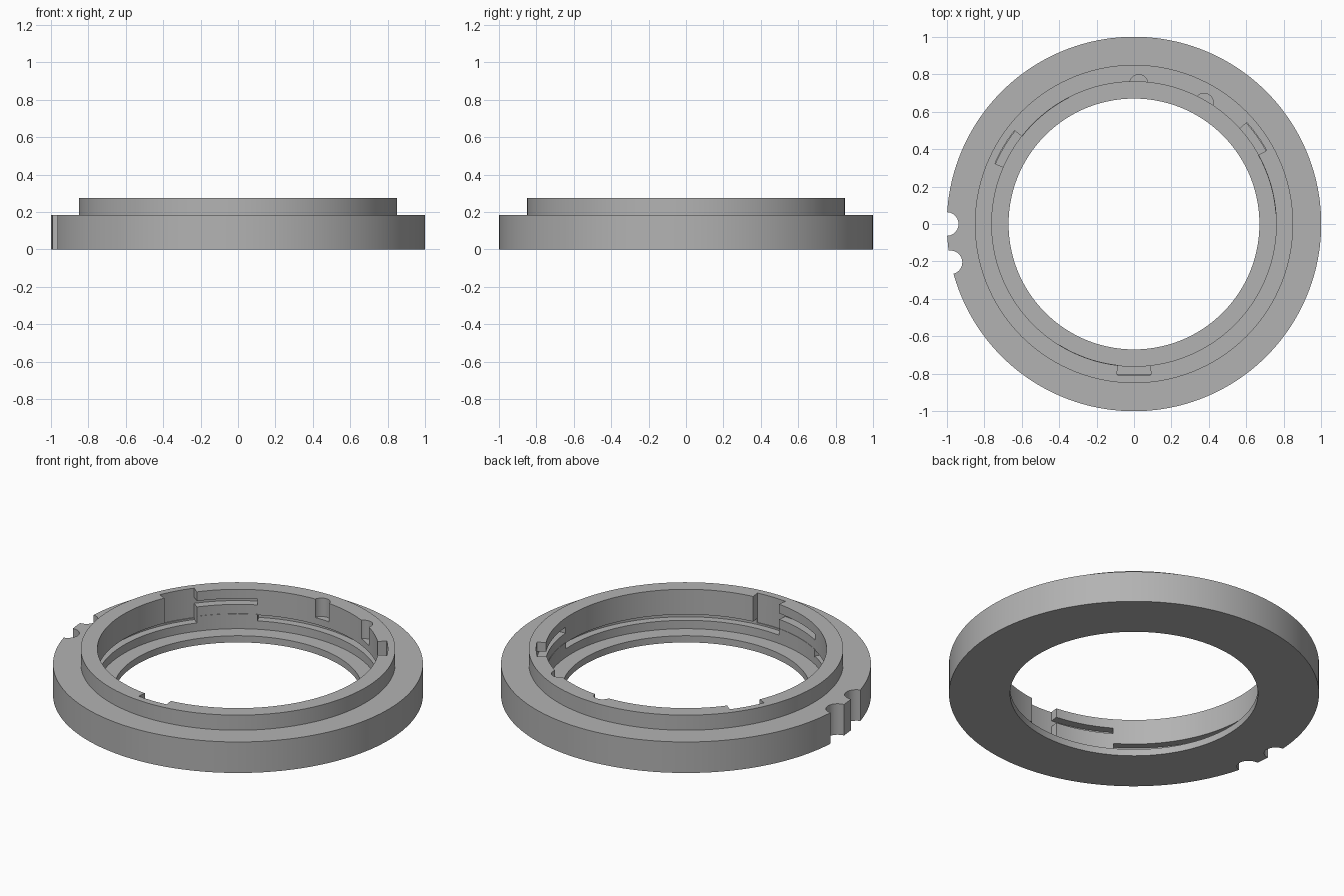
import bpy
import bmesh
from math import cos, sin, radians, pi

cube = bpy.data.objects.get("Cube")
if cube:
    bpy.data.objects.remove(cube, do_unlink=True)

grey = bpy.data.materials.new("matte grey")
grey.use_nodes = True
colour = (0.45, 0.45, 0.45, 1)
grey.diffuse_color = colour
grey.node_tree.nodes["Principled BSDF"].inputs["Base Color"].default_value = colour


def finish(name, bm):
    bmesh.ops.recalc_face_normals(bm, faces=bm.faces)
    mesh = bpy.data.meshes.new(name)
    bm.to_mesh(mesh)
    bm.free()
    mesh.materials.append(grey)
    obj = bpy.data.objects.new(name, mesh)
    bpy.context.collection.objects.link(obj)
    return obj


def lathe(name, profile, steps=160):
    """Closed (radius, z) profile turned a full circle."""
    bm = bmesh.new()
    rings = []
    for i in range(steps):
        a = 2 * pi * i / steps
        rings.append([bm.verts.new((r * cos(a), r * sin(a), z)) for r, z in profile])
    n = len(profile)
    for i in range(steps):
        a, b = rings[i], rings[(i + 1) % steps]
        for j in range(n):
            k = (j + 1) % n
            bm.faces.new((a[j], b[j], b[k], a[k]))
    return finish(name, bm)


def sector(name, r0, r1, z0, z1, start, end, steps=12):
    """Curved block between two radii, two heights and two angles."""
    bm = bmesh.new()
    rings = []
    for i in range(steps + 1):
        a = radians(start + (end - start) * i / steps)
        rings.append([bm.verts.new((r * cos(a), r * sin(a), z))
                      for r, z in ((r0, z0), (r1, z0), (r1, z1), (r0, z1))])
    for a, b in zip(rings, rings[1:]):
        for j in range(4):
            k = (j + 1) % 4
            bm.faces.new((a[j], b[j], b[k], a[k]))
    bm.faces.new(rings[0])
    bm.faces.new(rings[-1])
    return finish(name, bm)


def round_cutter(x, y, radius, z0, z1):
    bm = bmesh.new()
    bmesh.ops.create_cone(bm, cap_ends=True, segments=40, radius1=radius,
                          radius2=radius, depth=z1 - z0)
    bmesh.ops.translate(bm, verts=bm.verts, vec=(x, y, (z0 + z1) / 2))
    return finish("round_cutter", bm)


def cut(body, cutter):
    mod = body.modifiers.new("cut", "BOOLEAN")
    mod.operation = "DIFFERENCE"
    mod.solver = "EXACT"
    mod.object = cutter
    bpy.context.view_layer.objects.active = body
    bpy.ops.object.modifier_apply(modifier=mod.name)
    bpy.data.objects.remove(cutter, do_unlink=True)


# Flange, raised collar, bore with undercut groove, and thin bottom lip
ring = lathe("mount_ring", [
    (0.67, 0), (1, 0), (1, 0.185), (0.85, 0.185), (0.85, 0.275), (0.76, 0.275),
    (0.76, 0.125), (0.805, 0.125), (0.805, 0.09), (0.76, 0.09), (0.76, 0.04), (0.67, 0.04)])

# Three bayonet entries, each with a slot running clockwise from it
parts = [ring]
for start, end in ((29, 42), (142, 156.5), (263.5, 276.5)):
    cut(ring, sector("entry_cutter", 0.72, 0.81, 0.1, 0.3, start, end))
    cut(ring, sector("slot_cutter", 0.72, 0.809, 0.185, 0.22, start - 25, start + 1))
    parts.append(sector("bayonet_stop", 0.758, 0.82, 0.085, 0.13, start - 25, start))

# Half-round pockets in the bore
for x, y in ((0.025, 0.75), (0.375, 0.65)):
    cut(ring, round_cutter(x, y, 0.048, 0.165, 0.3))

# Grip notches through the outer edge
for x, y in ((-1, 0), (-0.98, -0.205)):
    cut(ring, round_cutter(x, y, 0.063, -0.1, 0.3))

# Smooth curved walls with crisp edges
for obj in parts:
    bpy.ops.object.select_all(action="DESELECT")
    obj.select_set(True)
    bpy.context.view_layer.objects.active = obj
    bpy.ops.object.shade_smooth_by_angle(angle=radians(30))
